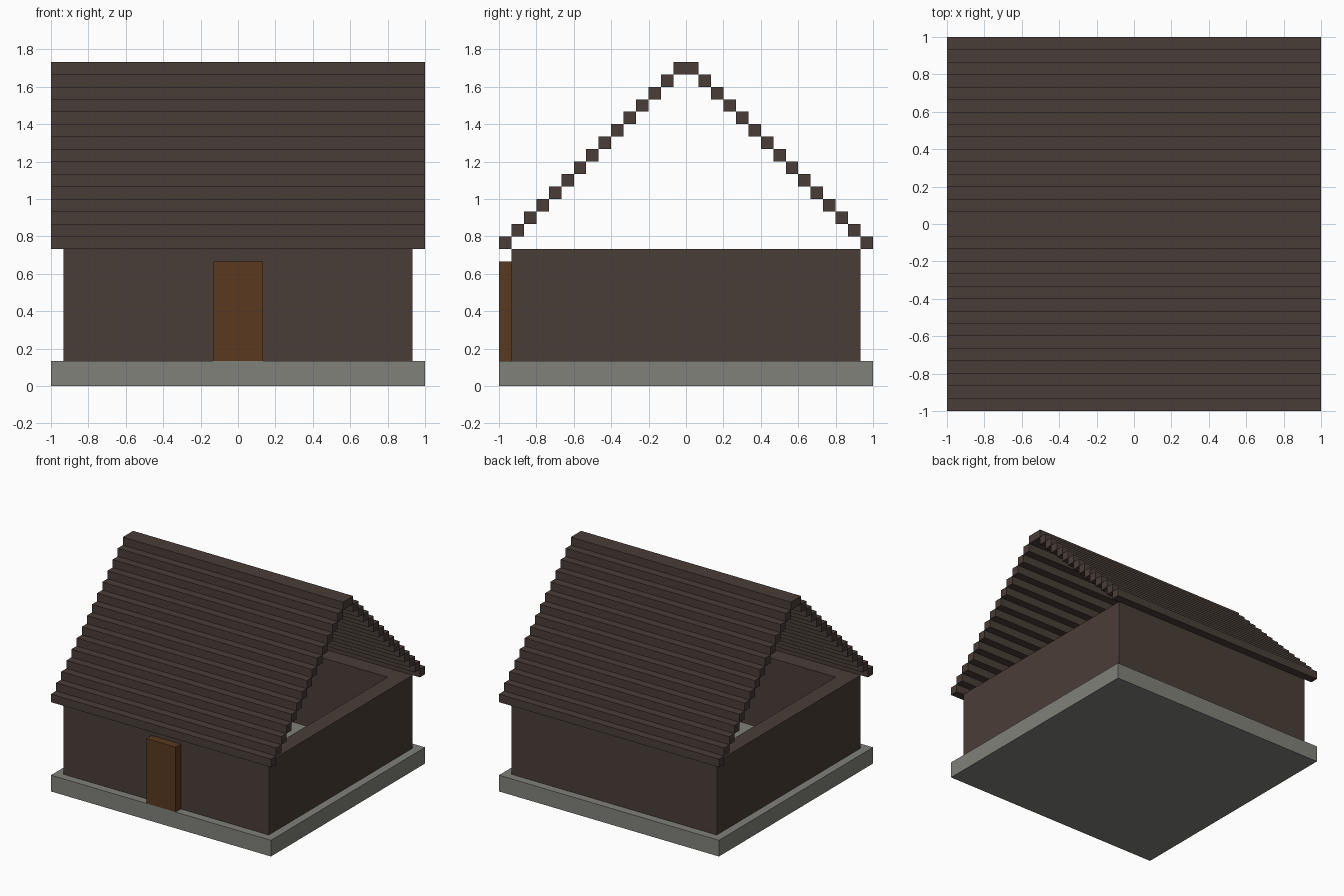
import bpy
import bmesh
from mathutils import Matrix, Vector

if "Cube" in bpy.data.objects:
    bpy.data.objects.remove(bpy.data.objects["Cube"])

U = 2 / 30  # block size: the base is 30 blocks wide


def srgb(r, g, b):
    lin = [((c / 255 + 0.055) / 1.055) ** 2.4 for c in (r, g, b)]
    return (*lin, 1)


def material(name, rgb):
    m = bpy.data.materials.new(name)
    m.diffuse_color = srgb(*rgb)
    m.use_nodes = True
    m.node_tree.nodes["Principled BSDF"].inputs["Base Color"].default_value = m.diffuse_color
    return m


stone = material("grey stone", (129, 129, 122))
timber = material("dark timber", (74, 61, 55))
door_wood = material("door wood", (90, 58, 31))


def add_box(bm, lo, hi):
    """Add a box between two corners given in blocks."""
    lo, hi = Vector(lo) * U, Vector(hi) * U
    mat = Matrix.Translation((lo + hi) / 2) @ Matrix.Diagonal((*(hi - lo), 1))
    bmesh.ops.create_cube(bm, size=1, matrix=mat)


def make(name, mat, boxes):
    bm = bmesh.new()
    for lo, hi in boxes:
        add_box(bm, lo, hi)
    me = bpy.data.meshes.new(name)
    bm.to_mesh(me)
    bm.free()
    me.materials.append(mat)
    ob = bpy.data.objects.new(name, me)
    bpy.context.collection.objects.link(ob)
    return ob


# Stone slab and floor
make("foundation", stone, [((-15, -15, 0), (15, 15, 2))])

# Walls: an open square ring, two blocks thick
bm = bmesh.new()
rings = []
for half, z in ((14, 2), (14, 11), (12, 11), (12, 2)):
    rings.append([bm.verts.new((x * half * U, y * half * U, z * U))
                  for x, y in ((-1, -1), (1, -1), (1, 1), (-1, 1))])
for k in range(4):
    a, b = rings[k], rings[(k + 1) % 4]
    for i in range(4):
        j = (i + 1) % 4
        bm.faces.new((a[i], a[j], b[j], b[i]))
bmesh.ops.recalc_face_normals(bm, faces=bm.faces)
me = bpy.data.meshes.new("walls")
bm.to_mesh(me)
bm.free()
me.materials.append(timber)
bpy.context.collection.objects.link(bpy.data.objects.new("walls", me))

# Door standing in front of the front wall
make("door", door_wood, [((-2, -15, 2), (2, -14, 10))])

# Stepped roof: one beam per step on each slope, capped by a double-width ridge
for side, name in ((-1, "front_roof_beams"), (1, "back_roof_beams")):
    beams = []
    for i in range(14):
        y0, y1 = sorted((side * (15 - i), side * (14 - i)))
        beams.append(((-15, y0, 11 + i), (15, y1, 12 + i)))
    make(name, timber, beams)
make("roof_ridge", timber, [((-15, -1, 25), (15, 1, 26))])
